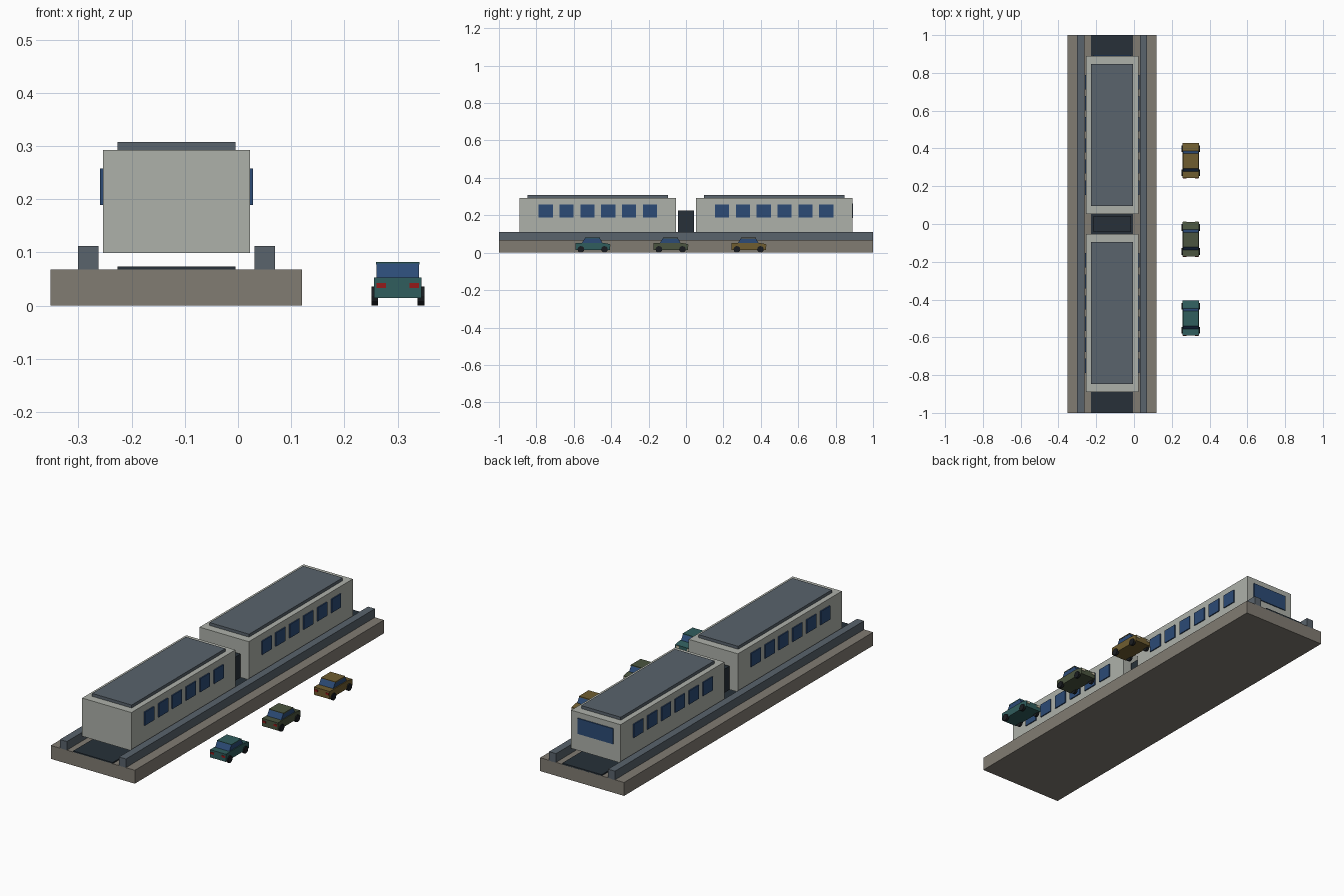
import bpy, bmesh, math
from mathutils import Matrix

if "Cube" in bpy.data.objects:
    bpy.data.objects.remove(bpy.data.objects["Cube"])

def mat(name, r, g, b):
    m = bpy.data.materials.new(name)
    m.diffuse_color = (r, g, b, 1)
    m.use_nodes = True
    m.node_tree.nodes["Principled BSDF"].inputs["Base Color"].default_value = m.diffuse_color
    return m

CONCRETE = mat("concrete", 0.22, 0.20, 0.17)
STEEL = mat("steel", 0.10, 0.125, 0.15)
DARK = mat("dark", 0.02, 0.03, 0.04)
SHELL = mat("shell", 0.42, 0.44, 0.40)
GLASS = mat("glass", 0.025, 0.07, 0.18)
TYRE = mat("tyre", 0.01, 0.012, 0.015)
RED = mat("red", 0.30, 0.01, 0.01)
LAMP = mat("lamp", 0.6, 0.55, 0.4)

def finish(name, bm, m):
    bmesh.ops.recalc_face_normals(bm, faces=bm.faces)
    me = bpy.data.meshes.new(name)
    bm.to_mesh(me)
    bm.free()
    me.materials.append(m)
    ob = bpy.data.objects.new(name, me)
    bpy.context.collection.objects.link(ob)
    return ob

def box(name, x0, x1, y0, y1, z0, z1, m):
    bm = bmesh.new()
    bmesh.ops.create_cube(bm, size=1)
    for v in bm.verts:
        v.co = (x1 if v.co.x > 0 else x0, y1 if v.co.y > 0 else y0, z1 if v.co.z > 0 else z0)
    return finish(name, bm, m)

def prism(name, profile, x0, x1, m):
    # side profile of (y, z) points extruded along x
    bm = bmesh.new()
    f = bm.faces.new([bm.verts.new((x0, y, z)) for y, z in profile])
    ext = bmesh.ops.extrude_face_region(bm, geom=[f])
    for v in ext["geom"]:
        if isinstance(v, bmesh.types.BMVert):
            v.co.x = x1
    return finish(name, bm, m)

def wheel(name, x, y, r, width):
    bm = bmesh.new()
    bmesh.ops.create_cone(bm, cap_ends=True, segments=12, radius1=r, radius2=r, depth=width,
                          matrix=Matrix.Translation((x, y, r)) @ Matrix.Rotation(math.pi / 2, 4, 'Y'))
    return finish(name, bm, TYRE)

CX = -0.1155  # track centre line

# Guideway: deck, side walls, centre strip
box("deck", -0.352, 0.12, -1, 1, 0, 0.068, CONCRETE)
box("centre_strip", CX - 0.111, CX + 0.111, -1, 1, 0.066, 0.074, DARK)
for s, side in ((-1, "left"), (1, "right")):
    x = CX + s * 0.166
    box(side + "_guide_wall", x - 0.0195, x + 0.0195, -1, 1, 0.066, 0.112, STEEL)

# Two train carriages with roof panels and side windows
for cy, label in ((-0.4715, "front"), (0.4715, "rear")):
    box(label + "_carriage", CX - 0.1385, CX + 0.1385, cy - 0.4175, cy + 0.4175, 0.099, 0.293, SHELL)
    box(label + "_roof_panel", CX - 0.111, CX + 0.111, cy - 0.376, cy + 0.376, 0.290, 0.308, STEEL)
    for s in (-1, 1):
        for i in range(6):
            y = cy + (i - 2.5) * 0.1115
            x0, x1 = sorted((CX + s * 0.135, CX + s * 0.144))
            box(label + "_side_window", x0, x1, y - 0.038, y + 0.038, 0.189, 0.258, GLASS)

# Gangway between carriages, windscreen at the far end
box("gangway", CX - 0.1, CX + 0.1, -0.042, 0.042, 0.105, 0.225, DARK)
box("windscreen", CX - 0.1, CX + 0.1, 0.885, 0.894, 0.185, 0.264, GLASS)

# Parked cars
def road_car(cy, label, paint):
    cx = 0.3005
    prism(label + "_car_body", [(cy - 0.092, 0.014), (cy + 0.092, 0.014), (cy + 0.092, 0.046),
          (cy + 0.055, 0.053), (cy - 0.092, 0.053)], cx - 0.0445, cx + 0.0445, paint)
    prism(label + "_car_cabin", [(cy - 0.058, 0.052), (cy + 0.052, 0.052), (cy + 0.036, 0.079),
          (cy - 0.042, 0.079)], cx - 0.04, cx + 0.04, GLASS)
    box(label + "_car_roof", cx - 0.041, cx + 0.041, cy - 0.042, cy + 0.037, 0.077, 0.082, paint)
    for s in (-1, 1):
        for y in (-0.064, 0.062):
            wheel(label + "_car_wheel", cx + s * 0.0435, cy + y, 0.0178, 0.0125)
        x = cx + s * 0.031
        box(label + "_car_tail_light", x - 0.009, x + 0.009, cy - 0.094, cy - 0.09, 0.033, 0.043, RED)
        box(label + "_car_head_light", x - 0.009, x + 0.009, cy + 0.09, cy + 0.094, 0.033, 0.043, LAMP)

road_car(-0.498, "teal", mat("teal_paint", 0.03, 0.11, 0.11))
road_car(-0.081, "green", mat("green_paint", 0.07, 0.09, 0.05))
road_car(0.336, "ochre", mat("ochre_paint", 0.16, 0.11, 0.03))
